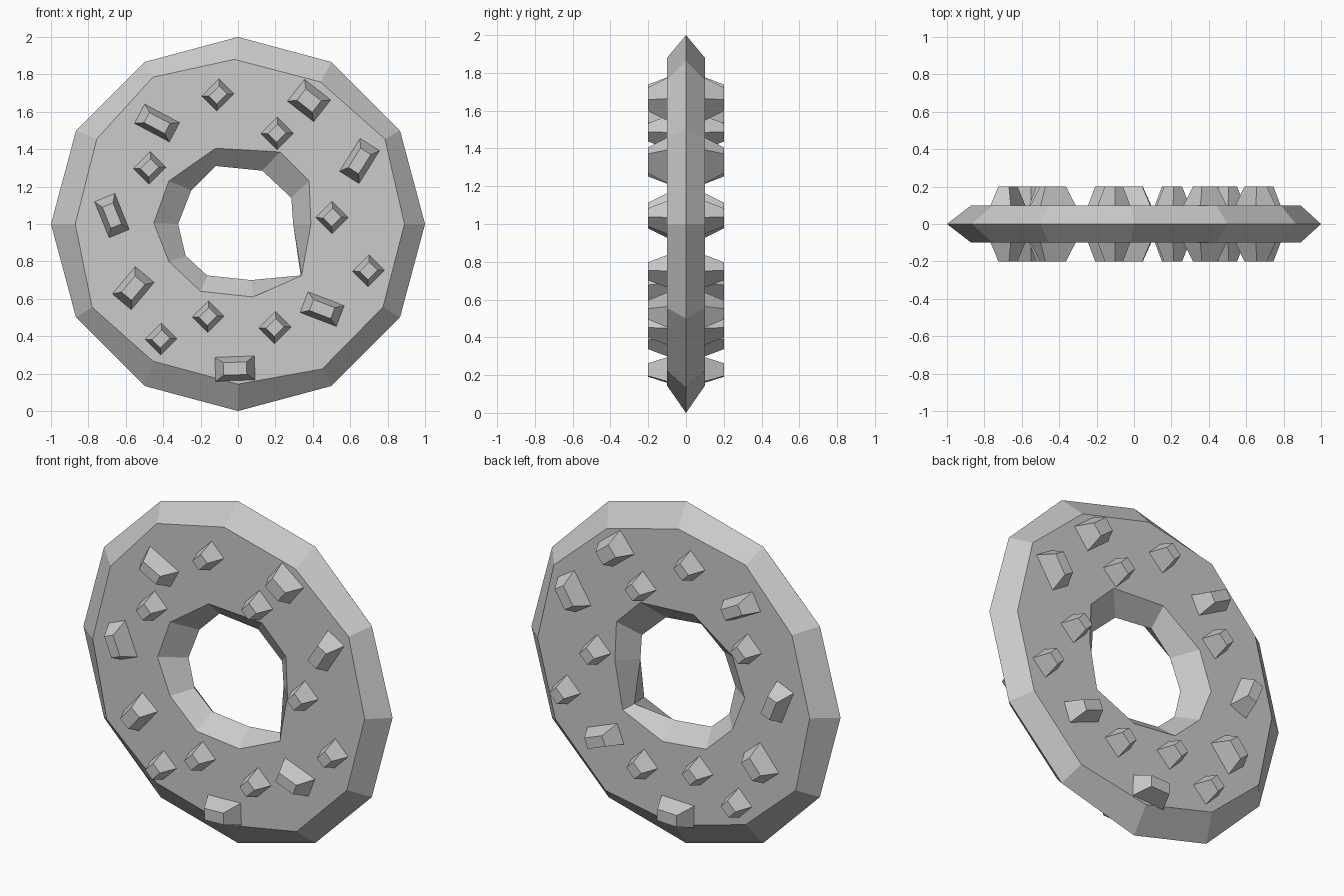
import bpy, bmesh
from math import cos, sin, radians

if "Cube" in bpy.data.objects:
    bpy.data.objects.remove(bpy.data.objects["Cube"])

CZ = 1.0            # wheel centre height
HALF = 0.1          # half thickness of the disc
STUD_TOP = 0.2      # stud height from the middle plane


def finish(bm, name):
    bmesh.ops.recalc_face_normals(bm, faces=bm.faces)
    me = bpy.data.meshes.new(name)
    bm.to_mesh(me)
    bm.free()
    ob = bpy.data.objects.new(name, me)
    bpy.context.collection.objects.link(ob)
    return ob


def loop(bm, pts, y):
    return [bm.verts.new((x, y, z)) for x, z in pts]


def band(bm, a, b):
    n = len(a)
    for i in range(n):
        bm.faces.new((a[i], a[(i + 1) % n], b[(i + 1) % n], b[i]))


# Stone disc: twelve-sided rim ridge, rough face outline, ten-sided hole
rim = [(sin(radians(30 * i)), CZ + cos(radians(30 * i))) for i in range(12)]
face = [(-.02, 1.88), (.44, 1.76), (.785, 1.455), (.89, 1), (.775, .555), (.45, .225),
        (0, .144), (-.455, .267), (-.78, .555), (-.87, 1), (-.755, 1.455), (-.455, 1.785)]
hole_face = [(-.12, 1.405), (.225, 1.385), (.38, 1.23), (.39, 1), (.34, .725),
             (.08, .61), (-.2, .64), (-.37, .8), (-.45, 1.005), (-.37, 1.23)]
hole_mid = [(-.12, 1.31), (.13, 1.285), (.285, 1.14), (.295, 1), (.335, .725),
            (.07, .70), (-.165, .725), (-.28, .83), (-.32, 1), (-.25, 1.18)]

bm = bmesh.new()
outer_ridge = loop(bm, rim, 0)
inner_ridge = loop(bm, hole_mid, 0)
for s in (-1, 1):
    outer = loop(bm, face, s * HALF)
    inner = loop(bm, hole_face, s * HALF)
    band(bm, outer_ridge, outer)
    band(bm, inner_ridge, inner)
    edges = [bm.edges.get((l[i - 1], l[i])) for l in (outer, inner) for i in range(len(l))]
    bmesh.ops.triangle_fill(bm, use_beauty=True, use_dissolve=False, edges=edges,
                            normal=(0, s, 0))
finish(bm, "stone_disc")

# Tapered studs: x, z, length, width, angle
studs = [(-.107, 1.69, .133, .115, 45), (.38, 1.66, .18, .15, -38),
         (-.433, 1.54, .214, .118, -28), (.209, 1.485, .125, .125, 45),
         (.65, 1.337, .21, .125, 58), (-.473, 1.3, .13, .12, 45),
         (-.674, 1.045, .21, .118, -68), (.503, 1.035, .125, .125, 45),
         (-.56, .657, .193, .134, 50), (.698, .75, .125, .12, 45),
         (.45, .545, .21, .12, -21), (-.16, .505, .125, .12, 45),
         (.198, .447, .128, .12, 45), (-.412, .385, .125, .12, 45),
         (-.016, .227, .214, .13, 2)]


def rect(x, z, l, w, deg):
    c, s = cos(radians(deg)), sin(radians(deg))
    return [(x + u * l / 2 * c - v * w / 2 * s, z + u * l / 2 * s + v * w / 2 * c)
            for u, v in ((-1, -1), (1, -1), (1, 1), (-1, 1))]


bm = bmesh.new()
for x, z, l, w, a in studs:
    base = loop(bm, rect(x, z, l, w, a), -HALF + .003)
    top = loop(bm, rect(x, z, l * .58, w * .52, a), -STUD_TOP)
    band(bm, base, top)
    bm.faces.new(base)
    bm.faces.new(top)
ob = finish(bm, "face_studs")
m = ob.modifiers.new("mirror", 'MIRROR')
m.use_axis = (False, True, False)
m.use_mirror_merge = False
